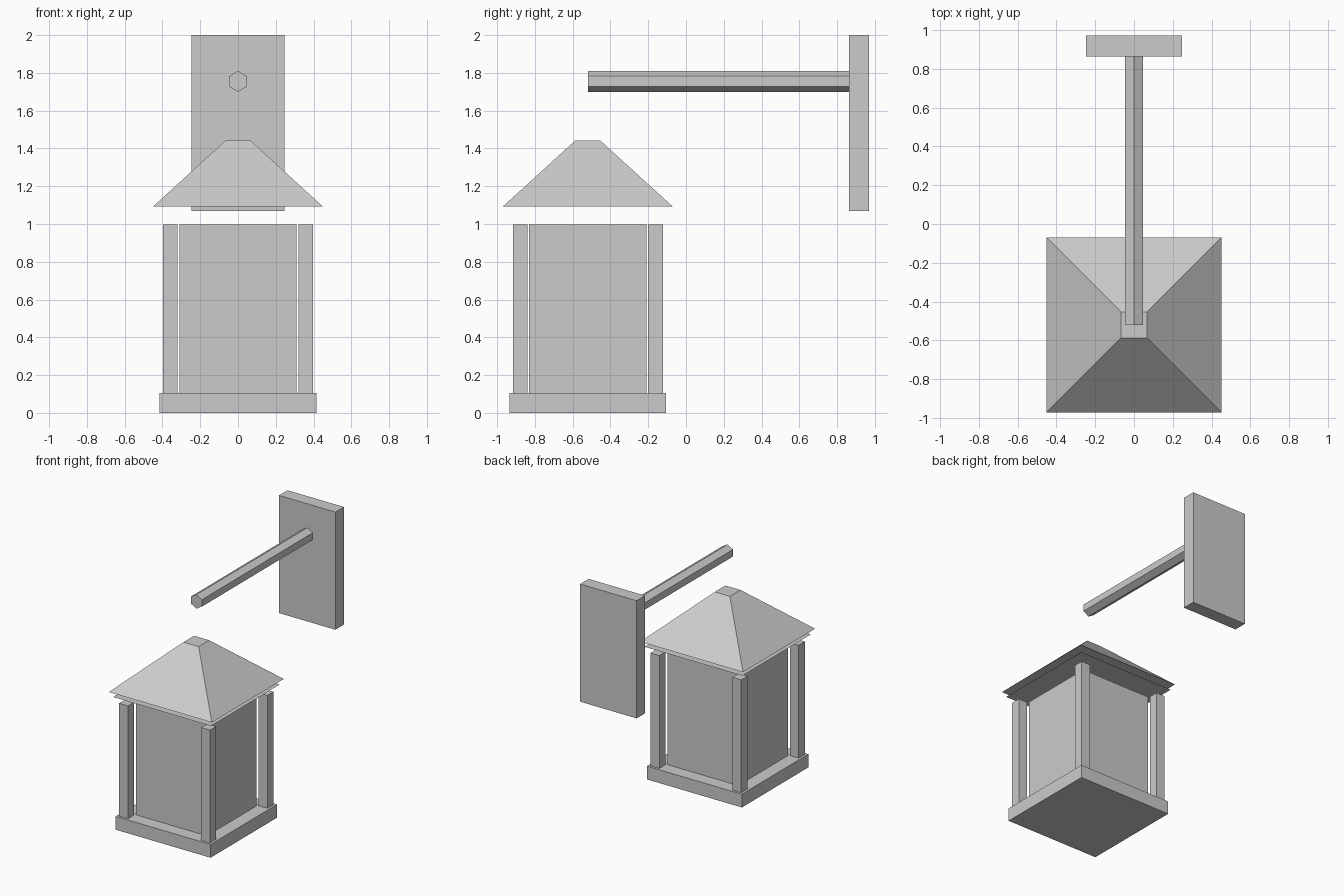
import bpy, bmesh, math
from mathutils import Matrix, Vector

if "Cube" in bpy.data.objects:
    bpy.data.objects.remove(bpy.data.objects["Cube"])

CY = -0.52  # lantern centre in y

grey = bpy.data.materials.new("light_grey")
grey.diffuse_color = (0.6, 0.6, 0.6, 1)
grey.use_nodes = True
grey.node_tree.nodes["Principled BSDF"].inputs["Base Color"].default_value = grey.diffuse_color


def finish(name, bm):
    mesh = bpy.data.meshes.new(name)
    bm.to_mesh(mesh)
    bm.free()
    mesh.materials.append(grey)
    obj = bpy.data.objects.new(name, mesh)
    bpy.context.collection.objects.link(obj)
    return obj


def box(name, lo, hi):
    lo, hi = Vector(lo), Vector(hi)
    bm = bmesh.new()
    m = Matrix.Translation((lo + hi) / 2) @ Matrix.Diagonal((*(hi - lo), 1))
    bmesh.ops.create_cube(bm, size=1, matrix=m)
    return finish(name, bm)


def square_box(name, half, z0, z1, x=0, y=CY):
    return box(name, (x - half, y - half, z0), (x + half, y + half, z1))


# Lantern base and glass body
square_box("base", 0.415, 0, 0.105)
square_box("glass_body", 0.31, 0.105, 0.997)

# Corner posts
for sx, side in ((-1, "left"), (1, "right")):
    for sy, end in ((-1, "front"), (1, "back")):
        square_box(f"{end}_{side}_post", 0.0385, 0.105, 0.997,
                   sx * 0.3585, CY + sy * 0.3585)

# Thin ceiling sheet under the roof
bm = bmesh.new()
bmesh.ops.create_grid(bm, x_segments=1, y_segments=1, size=0.428,
                      matrix=Matrix.Translation((0, CY, 1.05)))
finish("ceiling_sheet", bm)

# Roof: cube with its top scaled in
roof = square_box("roof", 0.45, 1.092, 1.442)
for v in roof.data.vertices:
    if v.co.z > 1.2:
        v.co.x *= 0.066 / 0.45
        v.co.y = CY + (v.co.y - CY) * 0.066 / 0.45

# Wall plate
box("wall_plate", (-0.247, 0.864, 1.07), (0.247, 0.97, 2.0))

# Hexagonal arm with a corner pointing up
bm = bmesh.new()
y0, y1 = -0.52, 0.866
bmesh.ops.create_cone(bm, cap_ends=True, segments=6, radius1=0.055,
                      radius2=0.055, depth=y1 - y0)
top = max(bm.verts, key=lambda v: v.co.y).co
turn = math.pi / 2 - math.atan2(top.y, top.x)
bmesh.ops.transform(
    bm, verts=bm.verts,
    matrix=Matrix.Translation((0, (y0 + y1) / 2, 1.755))
    @ Matrix.Rotation(math.pi / 2, 4, 'X') @ Matrix.Rotation(turn, 4, 'Z'))
# local +y becomes +z after the X turn; make sure a corner is at the top
zmax = max(v.co.z for v in bm.verts)
if zmax < 1.755 + 0.054:
    bmesh.ops.rotate(bm, verts=bm.verts, cent=(0, 0, 1.755),
                     matrix=Matrix.Rotation(math.pi / 6, 3, 'Y'))
else:
    tips = [v for v in bm.verts if abs(v.co.z - zmax) < 1e-4]
    if abs(tips[0].co.x) > 0.01:
        bmesh.ops.rotate(bm, verts=bm.verts, cent=(0, 0, 1.755),
                         matrix=Matrix.Rotation(math.pi / 6, 3, 'Y'))
finish("arm", bm)
